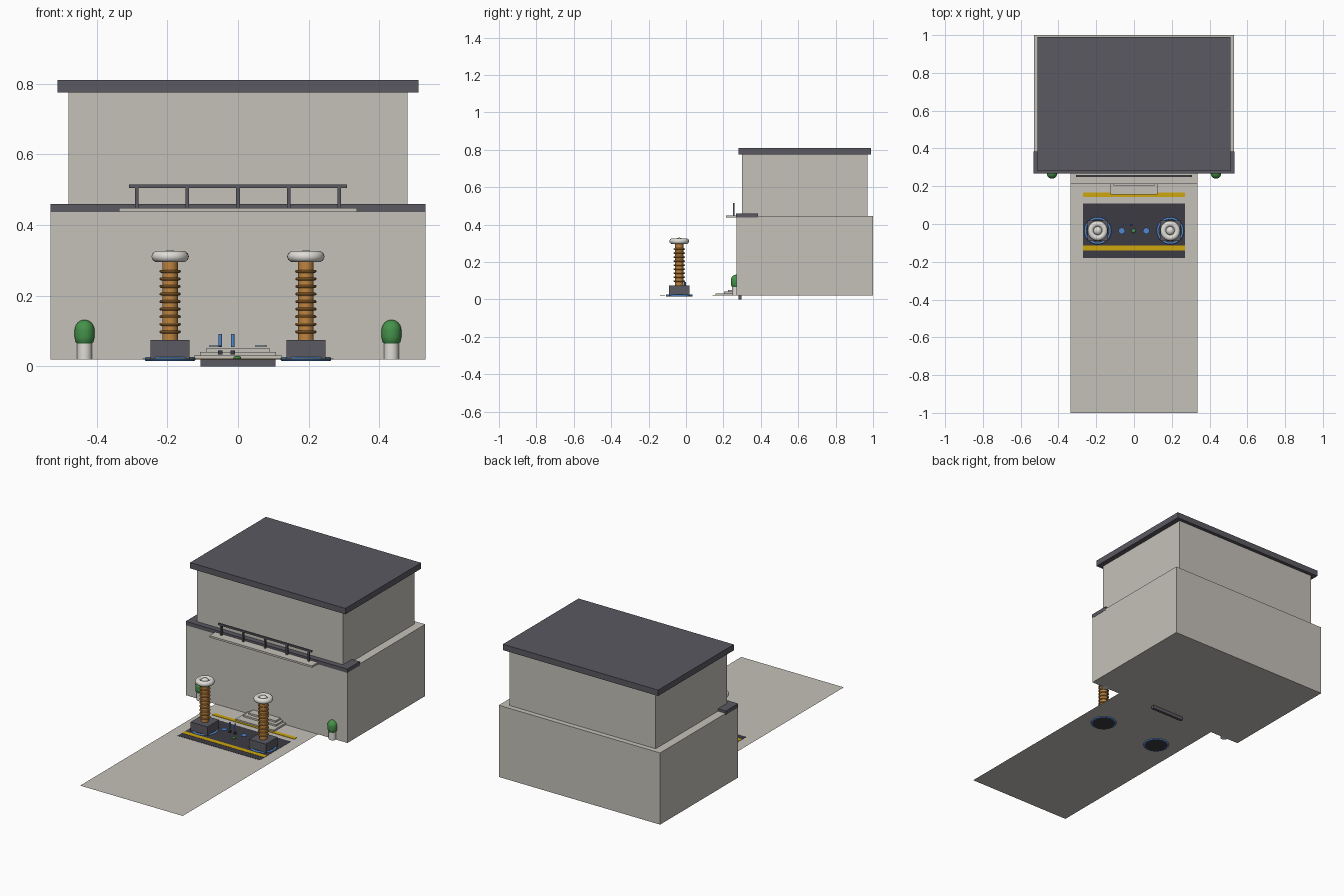
import bpy, bmesh, math

if "Cube" in bpy.data.objects:
    bpy.data.objects.remove(bpy.data.objects["Cube"])


def mat(name, r, g, b):
    m = bpy.data.materials.new(name)
    m.diffuse_color = (r, g, b, 1)
    m.use_nodes = True
    m.node_tree.nodes["Principled BSDF"].inputs["Base Color"].default_value = m.diffuse_color
    return m


concrete = mat("concrete", 0.56, 0.535, 0.49)
slate = mat("slate", 0.105, 0.1, 0.12)
charcoal = mat("charcoal", 0.045, 0.043, 0.056)
yellow = mat("safety yellow", 0.62, 0.39, 0.004)
copper = mat("copper", 0.52, 0.23, 0.05)
ceramic = mat("ceramic", 0.74, 0.72, 0.68)
green = mat("green", 0.06, 0.29, 0.07)
blue = mat("blue", 0.08, 0.25, 0.65)


def finish(name, bm, m, smooth=False):
    bmesh.ops.recalc_face_normals(bm, faces=bm.faces)
    me = bpy.data.meshes.new(name)
    bm.to_mesh(me)
    bm.free()
    me.materials.append(m)
    ob = bpy.data.objects.new(name, me)
    bpy.context.collection.objects.link(ob)
    if smooth:
        bpy.ops.object.select_all(action='DESELECT')
        ob.select_set(True)
        bpy.context.view_layer.objects.active = ob
        bpy.ops.object.shade_smooth_by_angle(angle=math.radians(40))
    return ob


def box(name, m, x0, x1, y0, y1, z0, z1):
    bm = bmesh.new()
    bmesh.ops.create_cube(bm, size=1)
    for v in bm.verts:
        v.co = (x1 if v.co.x > 0 else x0, y1 if v.co.y > 0 else y0, z1 if v.co.z > 0 else z0)
    return finish(name, bm, m)


def lathe(name, m, x, y, profile, steps=24, closed=False):
    """Revolve an (r, z) profile about the vertical axis at x, y."""
    bm = bmesh.new()
    vs = [bm.verts.new((x + r, y, z)) for r, z in profile]
    n = len(vs)
    edges = [bm.edges.new((vs[i], vs[(i + 1) % n])) for i in range(n if closed else n - 1)]
    bmesh.ops.spin(bm, geom=vs + edges, cent=(x, y, 0), axis=(0, 0, 1),
                   angle=math.tau, steps=steps)
    bmesh.ops.remove_doubles(bm, verts=bm.verts, dist=1e-5)
    return finish(name, bm, m, True)


def cylinder(name, m, x, y, r, z0, z1, steps=24):
    return lathe(name, m, x, y, [(0, z0), (r, z0), (r, z1), (0, z1)], steps)


def torus(name, m, x, y, z, big, small, steps=32, sides=10):
    pts = [(big + small * math.cos(math.tau * i / sides), z + small * math.sin(math.tau * i / sides))
           for i in range(sides)]
    return lathe(name, m, x, y, pts, steps, True)


def ellipsoid(name, m, x, y, z, r, h, steps=24):
    pts = [(r * math.sin(math.pi * i / 12), z - h * math.cos(math.pi * i / 12)) for i in range(13)]
    return lathe(name, m, x, y, pts, steps)


# Building
box("lower_storey", concrete, -0.53, 0.53, 0.27, 1.0, 0.02, 0.446)
box("upper_storey", concrete, -0.48, 0.48, 0.30, 0.97, 0.446, 0.775)
box("roof_slab", slate, -0.51, 0.51, 0.28, 0.99, 0.775, 0.81)
box("front_ledge", slate, -0.531, 0.531, 0.268, 0.385, 0.437, 0.46)

# Balcony and railing
box("balcony_slab", concrete, -0.337, 0.337, 0.213, 0.30, 0.437, 0.448)
box("balcony_rail", slate, -0.308, 0.308, 0.25, 0.26, 0.505, 0.515)
for i in range(5):
    px = -0.287 + i * 0.1435
    box("railing_post", slate, px - 0.005, px + 0.005, 0.25, 0.26, 0.446, 0.507)

# Walkway: a single sheet
bm = bmesh.new()
bm.faces.new([bm.verts.new(c) for c in
              ((-0.337, -1, 0.02), (0.337, -1, 0.02), (0.337, 0.27, 0.02), (-0.337, 0.27, 0.02))])
finish("walkway", bm, concrete)

# Painted pad and stripes
box("dark_pad", charcoal, -0.27, 0.27, -0.18, 0.108, 0.0203, 0.0215)
box("front_stripe", yellow, -0.27, 0.27, -0.14, -0.113, 0.0205, 0.0225)
box("rear_stripe", yellow, -0.27, 0.27, 0.143, 0.168, 0.0203, 0.0225)

# Entrance steps and threshold beneath
for i, (hw, y0) in enumerate(((0.125, 0.157), (0.108, 0.203), (0.09, 0.225))):
    box("entrance_step", concrete, -hw, hw, y0, 0.275, 0.0203 + i * 0.01, 0.031 + i * 0.01)
box("threshold_bar", slate, -0.106, 0.106, 0.28, 0.296, 0, 0.022)

# Paired coil towers and shrubs
CY = -0.036
for s in (-1, 1):
    cx = s * 0.192
    cylinder("base_disc", charcoal, cx, CY, 0.063, 0.016, 0.025, 32)
    torus("base_ring", blue, cx, CY, 0.021, 0.066, 0.006)
    box("pedestal", slate, cx - 0.055, cx + 0.055, CY - 0.055, CY + 0.055, 0.022, 0.075)
    cylinder("coil_core", copper, cx, CY, 0.022, 0.075, 0.298)
    for i in range(9):
        torus("coil_winding", copper, cx, CY, 0.098 + i * 0.0214, 0.026, 0.0042, 24, 8)
    torus("top_ring", ceramic, cx, CY, 0.311, 0.037, 0.016)
    ellipsoid("top_cap", ceramic, cx, CY, 0.308, 0.024, 0.022)

    bx, by = s * 0.434, 0.268
    cylinder("shrub_pot", ceramic, bx, by, 0.021, 0.02, 0.066)
    dome = [(0.028 * math.sin(math.pi / 2 * i / 8), 0.102 + 0.03 * math.cos(math.pi / 2 * i / 8))
            for i in range(9)]
    lower = [(0.028, 0.083), (0.025, 0.07), (0.018, 0.062), (0, 0.06)]
    lathe("shrub", green, bx, by, dome + lower)

    # Dials between the towers
    cylinder("dial", blue, s * 0.065, CY, 0.017, 0.056, 0.06)

# Small controls
ellipsoid("indicator_light", green, -0.002, CY, 0.025, 0.011, 0.005)
for lx in (-0.05, -0.015):
    box("lever_base", charcoal, lx - 0.006, lx + 0.006, -0.011, 0.001, 0.034, 0.045)
    cylinder("lever", blue, lx, -0.005, 0.005, 0.055, 0.092, 12)
